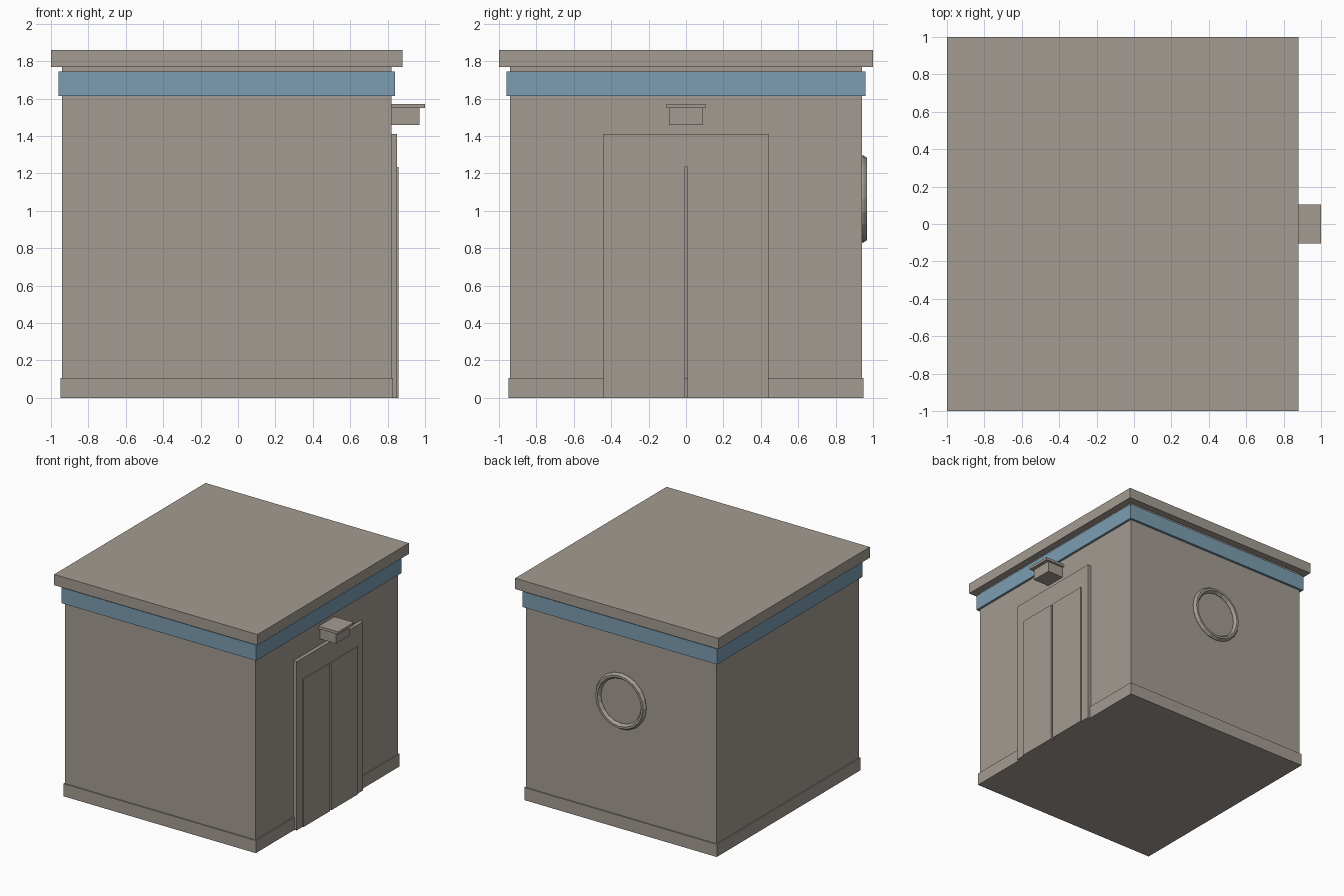
import bpy
import bmesh
import math

default_cube = bpy.data.objects.get("Cube")
if default_cube:
    bpy.data.objects.remove(default_cube, do_unlink=True)


def make_material(name, colour):
    mat = bpy.data.materials.new(name)
    mat.use_nodes = True
    mat.diffuse_color = colour
    mat.node_tree.nodes["Principled BSDF"].inputs["Base Color"].default_value = colour
    return mat


stone = make_material("warm grey", (0.37, 0.33, 0.29, 1))
blue = make_material("soft blue", (0.20, 0.34, 0.44, 1))


def add_object(name, bm, mat):
    bmesh.ops.recalc_face_normals(bm, faces=bm.faces)
    mesh = bpy.data.meshes.new(name)
    bm.to_mesh(mesh)
    bm.free()
    mesh.materials.append(mat)
    obj = bpy.data.objects.new(name, mesh)
    bpy.context.collection.objects.link(obj)
    return obj


def box(name, xs, ys, zs, mat=stone):
    """Box spanning the given (low, high) pairs."""
    bm = bmesh.new()
    bmesh.ops.create_cube(bm, size=1)
    for v in bm.verts:
        for axis, (low, high) in enumerate((xs, ys, zs)):
            v.co[axis] = low if v.co[axis] < 0 else high
    return add_object(name, bm, mat)


WALL_X = (-0.94, 0.82)
WALL_Y = 0.94


def tier(name, overhang, zs, mat=stone):
    """Slab following the walls, pushed out by the overhang."""
    y = WALL_Y + overhang
    return box(name, (WALL_X[0] - overhang, WALL_X[1] + overhang), (-y, y), zs, mat)


# Building shell
tier("walls", 0, (0, 1.78))
tier("plinth", 0.01, (0, 0.105))
tier("blue_band", 0.02, (1.615, 1.745), blue)
tier("roof", 0.06, (1.77, 1.86))

# Door surround and sliding double doors
box("door_lintel", (0.81, 0.85), (-0.44, 0.44), (1.235, 1.41))
for side, s in (("right", -1), ("left", 1)):
    box(side + "_door_jamb", (0.81, 0.85), sorted((s * 0.36, s * 0.44)), (0, 1.235))
    box(side + "_door_panel", (0.81, 0.858), sorted((s * 0.008, s * 0.36)), (0, 1.235))

# Lamp above the door
box("lamp_body", (0.81, 0.97), (-0.09, 0.09), (1.46, 1.55))
box("lamp_cap", (0.81, 1.0), (-0.105, 0.105), (1.55, 1.572))

# Round window on the back wall
CENTRE_X, CENTRE_Z, SEGMENTS = -0.06, 1.063, 20


def ring_point(radius, y, i):
    a = 2 * math.pi * i / SEGMENTS
    return (CENTRE_X + radius * math.cos(a), y, CENTRE_Z + radius * math.sin(a))


profile = [(0.233, 0.93), (0.233, 0.948), (0.22, 0.968),
           (0.202, 0.968), (0.188, 0.948), (0.188, 0.93)]
bm = bmesh.new()
loops = [[bm.verts.new(ring_point(r, y, i)) for r, y in profile] for i in range(SEGMENTS)]
for i, loop in enumerate(loops):
    following = loops[(i + 1) % SEGMENTS]
    for j in range(len(profile)):
        k = (j + 1) % len(profile)
        bm.faces.new((loop[j], loop[k], following[k], following[j]))
add_object("window_frame", bm, stone)

bm = bmesh.new()
front = bm.faces.new([bm.verts.new(ring_point(0.19, 0.938, i)) for i in range(SEGMENTS)])
bmesh.ops.solidify(bm, geom=[front], thickness=0.007)
for v in bm.verts:
    v.co.y = 0.945 if v.co.y > 0.9385 or v.co.y < 0.9375 else 0.938
add_object("window_glass", bm, blue)
